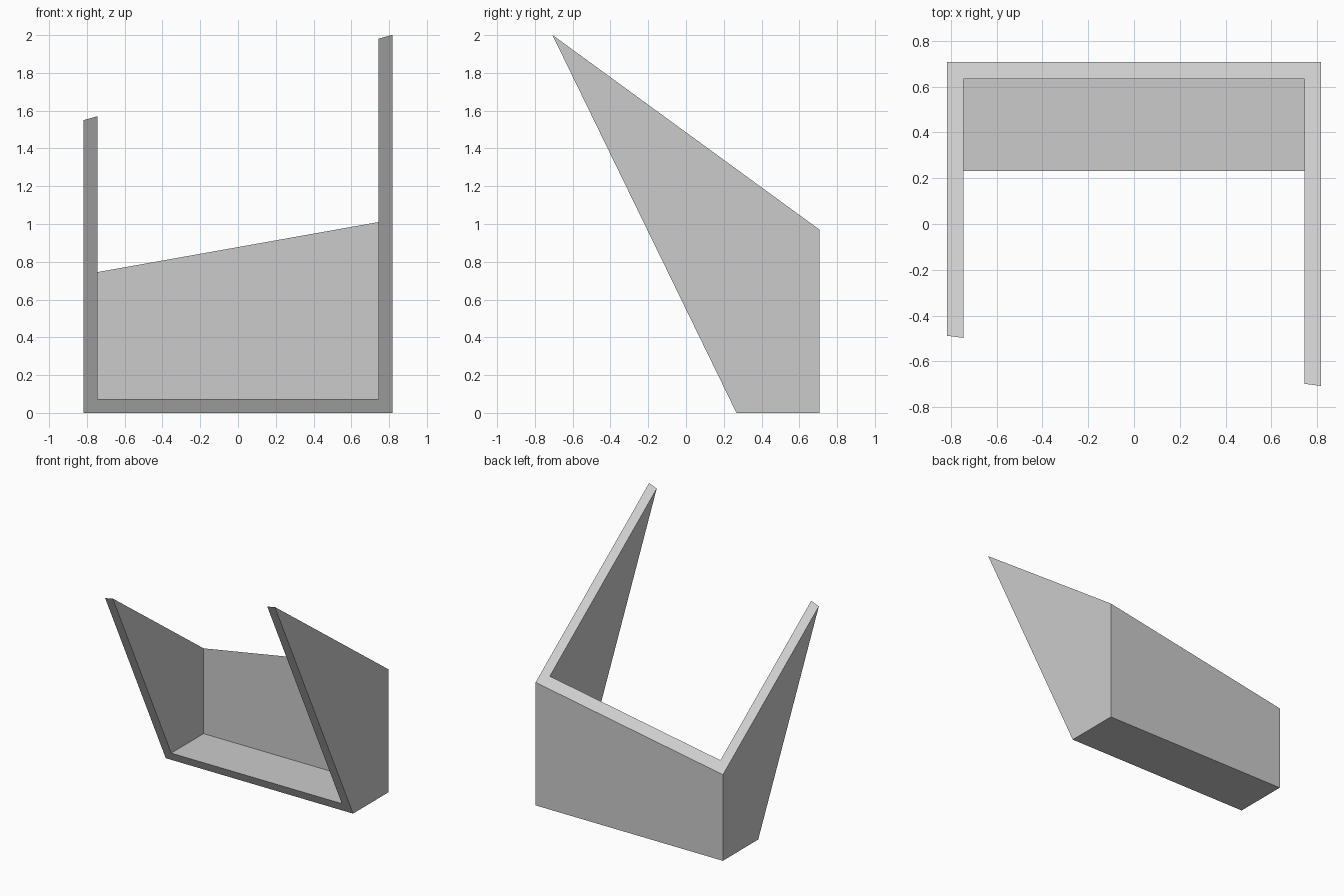
import bpy
import bmesh
from mathutils import Vector

default = bpy.data.objects.get("Cube")
if default:
    bpy.data.objects.remove(default, do_unlink=True)

grey = bpy.data.materials.new("light_grey")
grey.use_nodes = True
colour = (0.6, 0.6, 0.6, 1.0)
grey.diffuse_color = colour
grey.node_tree.nodes["Principled BSDF"].inputs["Base Color"].default_value = colour

HALF_WIDTH = 0.817
BACK = 0.707
WALL = 0.073


def block(name, low, high, cuts=()):
    """Box between two corners, trimmed flat by (point, outward normal) planes."""
    bm = bmesh.new()
    bmesh.ops.create_cube(bm, size=1)
    low, high = Vector(low), Vector(high)
    for v in bm.verts:
        v.co = (low + high) / 2 + v.co * (high - low)
    for point, normal in cuts:
        geom = bm.verts[:] + bm.edges[:] + bm.faces[:]
        bmesh.ops.bisect_plane(bm, geom=geom, plane_co=point, plane_no=normal, clear_outer=True)
        rim = [e for e in bm.edges if e.is_boundary]
        bmesh.ops.holes_fill(bm, edges=rim, sides=0)
    bmesh.ops.recalc_face_normals(bm, faces=bm.faces[:])
    mesh = bpy.data.meshes.new(name)
    bm.to_mesh(mesh)
    bm.free()
    mesh.materials.append(grey)
    obj = bpy.data.objects.new(name, mesh)
    bpy.context.collection.objects.link(obj)
    return obj


# Outer block, with a raked front and a top sloping back and to one side
front_cut = ((0, 0.267, 0), (0, -1, -0.487))
top_cut = ((HALF_WIDTH, BACK, 0.97), (-0.178, 0.729, 1))
shell = block("open_shell", (-HALF_WIDTH, -1.5, 0), (HALF_WIDTH, BACK, 3),
              (front_cut, top_cut))

# Hollow leaving floor, back and two side walls
cavity = block("cavity_cutter", (WALL - HALF_WIDTH, -2, WALL),
               (HALF_WIDTH - WALL, BACK - WALL, 4))
cavity.hide_render = True
hollow = shell.modifiers.new("hollow", 'BOOLEAN')
hollow.operation = 'DIFFERENCE'
hollow.solver = 'EXACT'
hollow.object = cavity
bpy.context.view_layer.objects.active = shell
bpy.ops.object.modifier_apply(modifier=hollow.name)
bpy.data.objects.remove(cavity, do_unlink=True)
